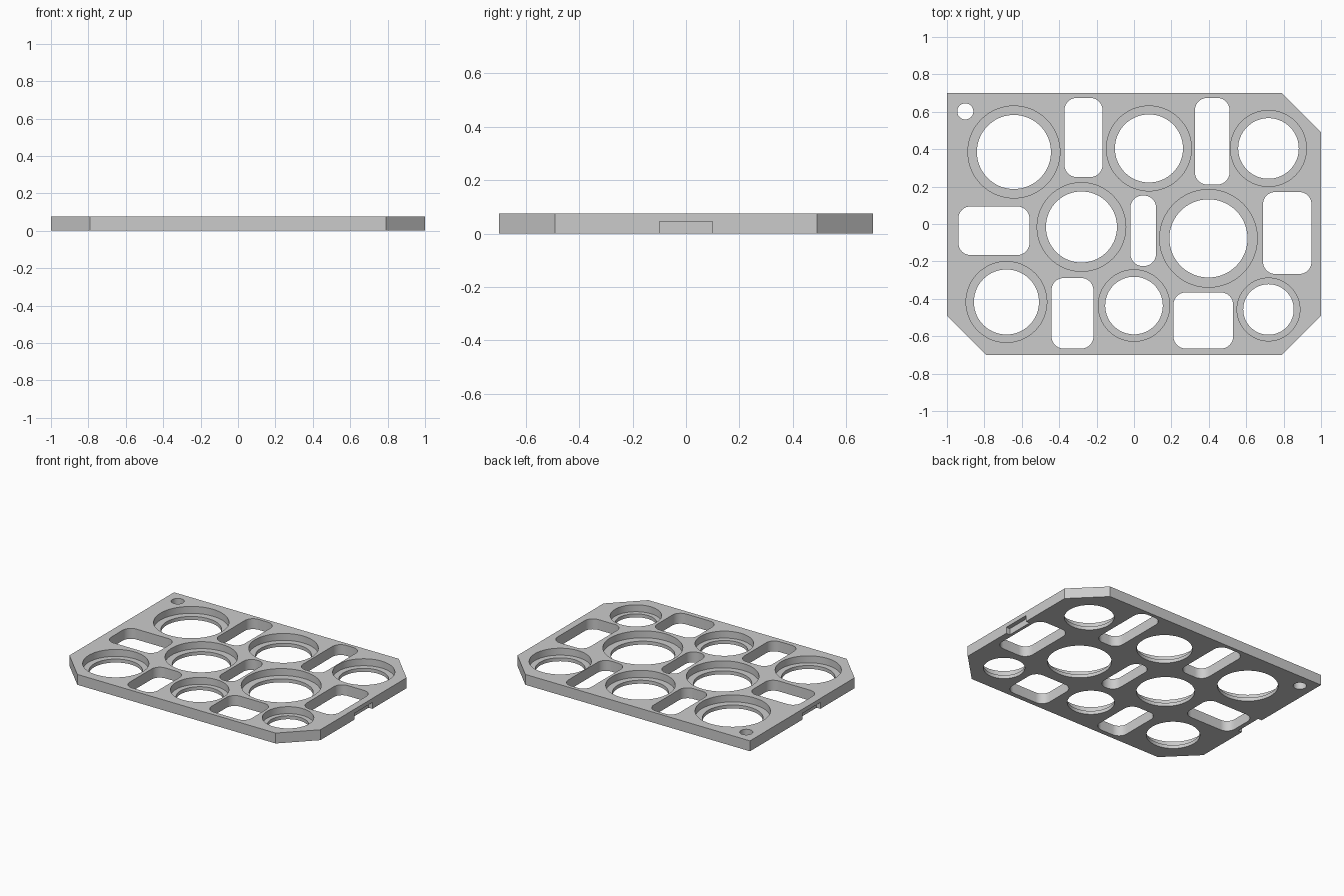
import bpy, bmesh
from math import cos, sin, pi

cube = bpy.data.objects.get("Cube")
if cube:
    bpy.data.objects.remove(cube, do_unlink=True)

HEIGHT, LEDGE, NOTCH_TOP, NOTCH_DEPTH = 0.075, 0.025, 0.045, 0.03
BELOW, ABOVE = -0.05, 0.15

grey = bpy.data.materials.new("plain grey")
grey.use_nodes = True
colour = (0.6, 0.6, 0.6, 1)
grey.diffuse_color = colour
grey.node_tree.nodes["Principled BSDF"].inputs["Base Color"].default_value = colour


def loft(bm, layers):
    """Closed solid through matching outlines, given as (points, z) from the bottom up."""
    rings = [[bm.verts.new((x, y, z)) for x, y in pts] for pts, z in layers]
    n = len(rings[0])
    bm.faces.new(rings[0][::-1])
    bm.faces.new(rings[-1])
    for low, high in zip(rings, rings[1:]):
        for i in range(n):
            j = (i + 1) % n
            bm.faces.new((low[i], low[j], high[j], high[i]))


def circle(x, y, r, n=72):
    return [(x + r * cos(2 * pi * i / n), y + r * sin(2 * pi * i / n)) for i in range(n)]


def rectangle(x0, x1, y0, y1):
    return [(x0, y0), (x1, y0), (x1, y1), (x0, y1)]


def rounded(x0, x1, y0, y1, r=0.065, steps=10):
    pts = []
    corners = rectangle(x0 + r, x1 - r, y0 + r, y1 - r)
    for k, (cx, cy) in enumerate(corners):
        for i in range(steps + 1):
            a = pi + pi / 2 * (k + i / steps)
            pts.append((cx + r * cos(a), cy + r * sin(a)))
    return pts


def make_object(name, bm):
    mesh = bpy.data.meshes.new(name)
    bm.normal_update()
    bm.to_mesh(mesh)
    bm.free()
    obj = bpy.data.objects.new(name, mesh)
    bpy.context.collection.objects.link(obj)
    mesh.materials.append(grey)
    return obj


# Plate with three clipped corners
bm = bmesh.new()
outline = [(-1, 0.7), (-1, -0.49), (-0.79, -0.7), (0.79, -0.7),
           (1, -0.49), (1, 0.49), (0.79, 0.7)]
loft(bm, [(outline, 0), (outline, HEIGHT)])
plate = make_object("tray_plate", bm)

bm = bmesh.new()

# Round holes with a ledge: x, y, upper radius, lower radius
for x, y, upper, lower in [
        (-0.642, 0.385, 0.246, 0.198), (0.08, 0.404, 0.227, 0.182),
        (0.719, 0.404, 0.203, 0.162), (-0.281, -0.016, 0.237, 0.19),
        (0.398, -0.077, 0.261, 0.209), (-0.682, -0.417, 0.216, 0.174),
        (0, -0.436, 0.191, 0.154), (0.719, -0.457, 0.168, 0.135)]:
    small, large = circle(x, y, lower), circle(x, y, upper)
    loft(bm, [(small, BELOW), (small, LEDGE), (large, LEDGE), (large, ABOVE)])

# Hanging hole in the corner
ring = circle(-0.902, 0.602, 0.043, 36)
loft(bm, [(ring, BELOW), (ring, ABOVE)])

# Rounded slots: x range, y range
for box in [
        (-0.372, -0.168, 0.251, 0.674), (0.326, 0.511, 0.211, 0.674),
        (-0.939, -0.559, -0.166, 0.094), (-0.019, 0.118, -0.225, 0.152),
        (0.69, 0.949, -0.267, 0.171), (-0.441, -0.217, -0.666, -0.289),
        (0.211, 0.53, -0.666, -0.366)]:
    slot = rounded(*box)
    loft(bm, [(slot, BELOW), (slot, ABOVE)])

# Finger notches under both ends
for x0, x1 in [(1 - NOTCH_DEPTH, 1.1), (-1.1, NOTCH_DEPTH - 1)]:
    notch = rectangle(x0, x1, -0.1, 0.1)
    loft(bm, [(notch, BELOW), (notch, NOTCH_TOP)])

cutter = make_object("hole_cutter", bm)
cutter.hide_render = True

# Cut everything, then drop the cutter
cut = plate.modifiers.new("holes", 'BOOLEAN')
cut.operation = 'DIFFERENCE'
cut.solver = 'EXACT'
cut.object = cutter
for obj in bpy.context.selected_objects:
    obj.select_set(False)
bpy.context.view_layer.objects.active = plate
plate.select_set(True)
bpy.ops.object.modifier_apply(modifier=cut.name)
bpy.data.objects.remove(cutter, do_unlink=True)
bpy.ops.object.shade_smooth_by_angle(angle=pi / 6)
